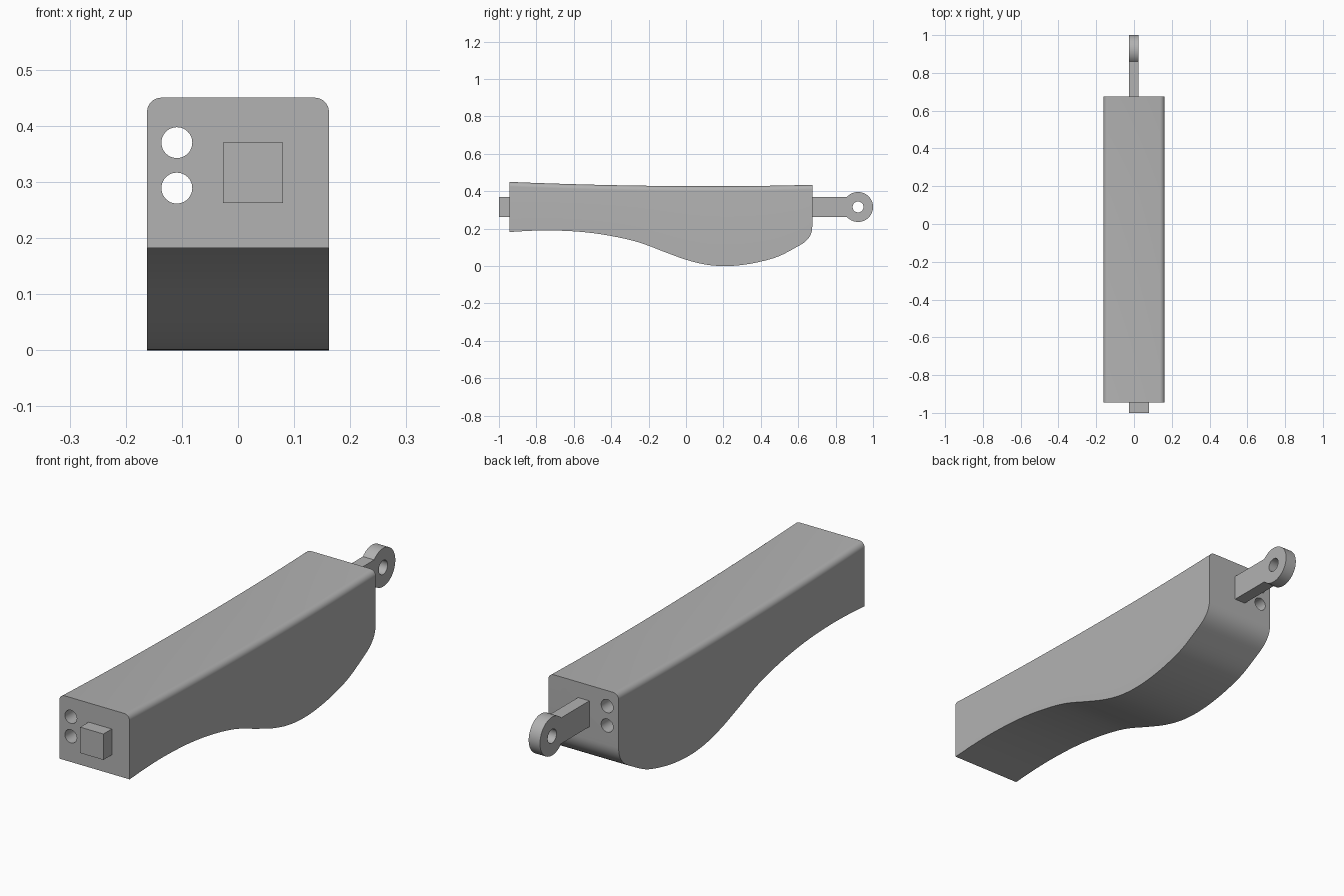
import bpy, bmesh, math
from mathutils import Matrix, Vector

cube = bpy.data.objects.get("Cube")
if cube:
    bpy.data.objects.remove(cube, do_unlink=True)

grey = bpy.data.materials.new("mid_grey")
grey.use_nodes = True
COLOUR = (0.445, 0.445, 0.445, 1)
grey.diffuse_color = COLOUR
grey.node_tree.nodes["Principled BSDF"].inputs["Base Color"].default_value = COLOUR


def make_object(name, bm):
    bmesh.ops.recalc_face_normals(bm, faces=bm.faces)
    mesh = bpy.data.meshes.new(name)
    bm.to_mesh(mesh)
    bm.free()
    mesh.materials.append(grey)
    obj = bpy.data.objects.new(name, mesh)
    bpy.context.collection.objects.link(obj)
    return obj


def activate(obj):
    bpy.ops.object.select_all(action="DESELECT")
    obj.select_set(True)
    bpy.context.view_layer.objects.active = obj


def loft(name, rings):
    """Skin a list of equal rings and cap both ends."""
    bm = bmesh.new()
    loops = [[bm.verts.new(p) for p in ring] for ring in rings]
    for a, b in zip(loops, loops[1:]):
        for i in range(len(a)):
            j = (i + 1) % len(a)
            bm.faces.new((a[i], a[j], b[j], b[i]))
    bm.faces.new(loops[0])
    bm.faces.new(loops[-1])
    return make_object(name, bm)


def drill(obj, centre, radius, depth, axis):
    """Cut a round hole along an axis."""
    bm = bmesh.new()
    turn = Vector((0, 0, 1)).rotation_difference(Vector(axis)).to_matrix().to_4x4()
    bmesh.ops.create_cone(bm, cap_ends=True, segments=48, radius1=radius, radius2=radius,
                          depth=depth, matrix=Matrix.Translation(centre) @ turn)
    cutter = make_object("hole_cutter", bm)
    cutter.hide_render = True
    activate(obj)
    mod = obj.modifiers.new("hole", "BOOLEAN")
    mod.operation, mod.solver, mod.object = "DIFFERENCE", "EXACT", cutter
    bpy.ops.object.modifier_apply(modifier=mod.name)
    bpy.data.objects.remove(cutter, do_unlink=True)


def smooth(obj):
    activate(obj)
    bpy.ops.object.shade_smooth_by_angle(angle=math.radians(30))


def spline(points, steps):
    """Smooth curve of (y, z) through the points."""
    def slope(i):
        a, b = points[max(i - 1, 0)], points[min(i + 1, len(points) - 1)]
        return (b[1] - a[1]) / (b[0] - a[0])
    out = []
    for i, ((y0, z0), (y1, z1)) in enumerate(zip(points, points[1:])):
        h = y1 - y0
        for k in range(steps):
            t = k / steps
            z = ((2*t**3 - 3*t**2 + 1) * z0 + (t**3 - 2*t**2 + t) * h * slope(i)
                 + (3*t**2 - 2*t**3) * z1 + (t**3 - t**2) * h * slope(i + 1))
            out.append((y0 + h * t, z))
    return out + [points[-1]]


# Body: wavy underside, gently dished top with rounded long edges
HALF, ROUND = 0.162, 0.025
FRONT, BACK = -0.945, 0.675
underside = spline([(FRONT, 0.182), (-0.82, 0.189), (-0.7, 0.19), (-0.55, 0.182),
                    (-0.4, 0.161), (-0.25, 0.126), (-0.1, 0.07), (0, 0.034), (0.1, 0.009),
                    (0.2, 0.0), (0.3, 0.006), (0.4, 0.024), (0.5, 0.054), (0.61, 0.112)], 5)
# rounded heel joining the underside to the back face
for k in range(1, 11):
    t = k / 10
    underside.append(((1-t)**2 * 0.61 + (2*t - t*t) * BACK,
                      (1-t)**2 * 0.112 + 2*t*(1-t) * 0.148 + t*t * 0.21))


def top_height(y):
    return 0.427 + 0.021 * ((y - 0.15) / 1.095) ** 2 * (1.1 if y < 0.15 else 1.6)


def body_ring(y, low):
    arc = [(HALF - ROUND + ROUND * math.cos(a), top_height(y) - ROUND + ROUND * math.sin(a))
           for a in (math.pi / 2 * k / 8 for k in range(9))]
    right = [(HALF, low)] + arc
    return [(x, y, z) for x, z in right] + [(-x, y, z) for x, z in reversed(right)]


body = loft("body", [body_ring(y, low) for y, low in underside])
for z in (0.37, 0.289):
    drill(body, (-0.109, 0, z), 0.0275, 3, (0, 1, 0))
smooth(body)

# Square tab on the front face
LOW, HIGH = 0.262, 0.37
tab = loft("front_tab", [[(x, y, z) for x, z in ((-0.027, LOW), (0.08, LOW),
                                                (0.08, HIGH), (-0.027, HIGH))]
                         for y in (-1, FRONT + 0.01)])

# Flat arm at the back ending in a round eye
EYE_Y, EYE_Z, EYE_R = 0.92, 0.316, 0.08
start = math.pi - math.asin((HIGH - EYE_Z) / EYE_R)
outline = [(BACK - 0.01, LOW), (BACK - 0.01, HIGH)]
for k in range(49):
    a = start - 2 * start * k / 48
    outline.append((EYE_Y + EYE_R * math.cos(a), EYE_Z + EYE_R * math.sin(a)))
arm = loft("back_arm_with_eye", [[(x, y, z) for y, z in outline] for x in (-0.027, 0.025)])
drill(arm, (0, EYE_Y, EYE_Z), 0.029, 0.5, (1, 0, 0))
smooth(arm)
